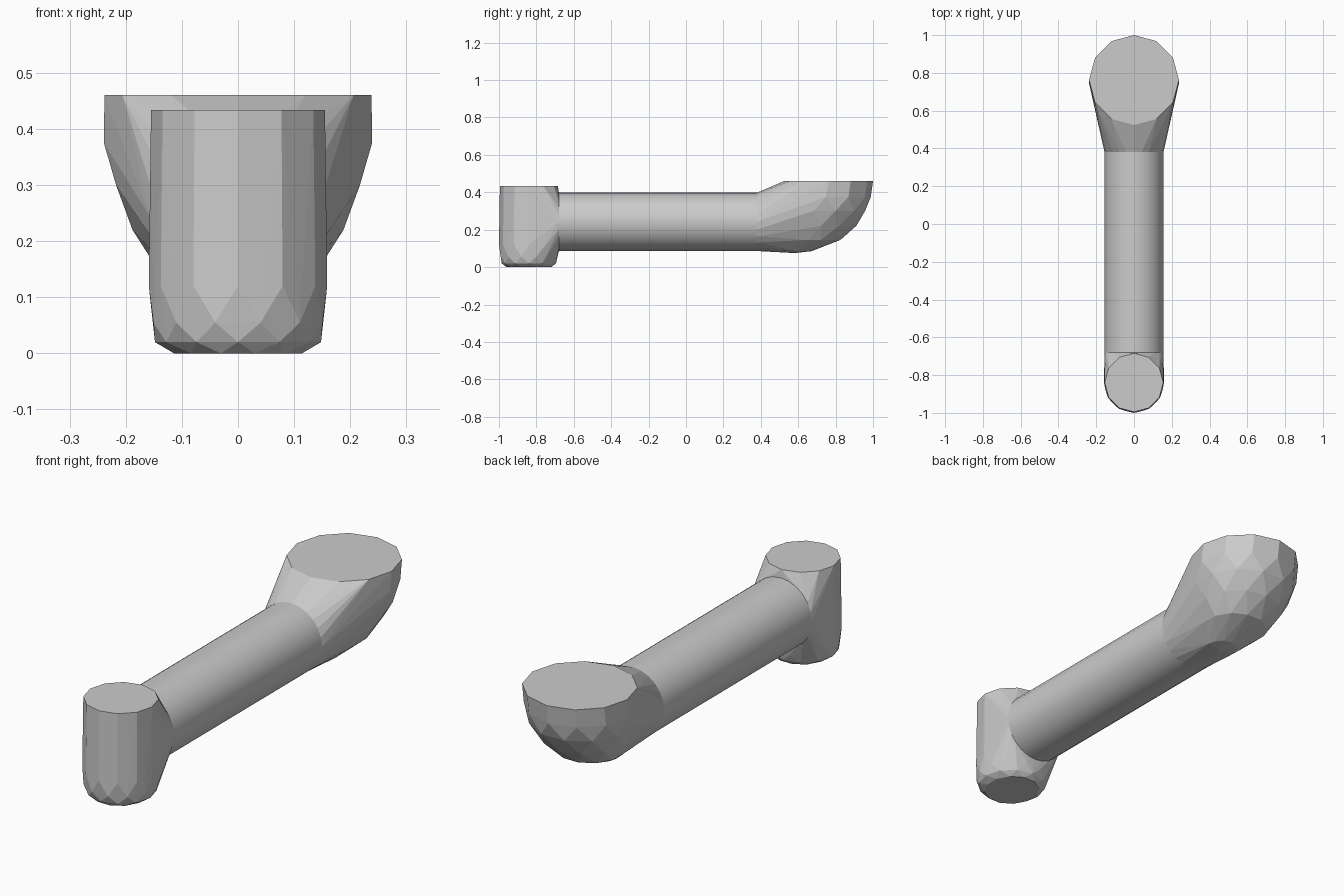
import bpy, bmesh, math

if "Cube" in bpy.data.objects:
    bpy.data.objects.remove(bpy.data.objects["Cube"])

AXIS_Z, SHAFT_R = 0.242, 0.156


def ring_flat(z, cy, rx, ry, n=12, turn=0.0):
    """Horizontal ring of points."""
    return [(rx * math.cos(2 * math.pi * (i + turn) / n),
             cy + ry * math.sin(2 * math.pi * (i + turn) / n), z) for i in range(n)]


def ring_shaft(y, n=24):
    """Upright ring of points matching the shaft's section."""
    return [(SHAFT_R * math.cos(2 * math.pi * i / n), y,
             AXIS_Z + SHAFT_R * math.sin(2 * math.pi * i / n)) for i in range(n)]


def hull_part(name, points):
    """Flat-faced convex hull around a set of section rings."""
    bm = bmesh.new()
    for p in points:
        bm.verts.new(p)
    res = bmesh.ops.convex_hull(bm, input=bm.verts[:])
    junk = {g for g in res["geom_interior"] + res["geom_unused"]
            if isinstance(g, bmesh.types.BMVert)}
    bmesh.ops.delete(bm, geom=list(junk), context='VERTS')
    bmesh.ops.dissolve_limit(bm, angle_limit=math.radians(1),
                             verts=bm.verts[:], edges=bm.edges[:])
    bmesh.ops.recalc_face_normals(bm, faces=bm.faces[:])
    mesh = bpy.data.meshes.new(name)
    bm.to_mesh(mesh)
    bm.free()
    obj = bpy.data.objects.new(name, mesh)
    bpy.context.collection.objects.link(obj)
    return obj


# Straight round shaft, ends tucked just inside the neighbouring parts
shaft = hull_part("shaft", ring_shaft(-0.69) + ring_shaft(0.39))
bpy.ops.object.select_all(action='DESELECT')
shaft.select_set(True)
bpy.context.view_layer.objects.active = shaft
bpy.ops.object.shade_smooth_by_angle(angle=math.radians(30))

# Upright front post with chamfered foot, blended onto the shaft's end
post = ring_shaft(-0.68)
for z, rx, ry, turn in [(0.0, 0.118, 0.125, 0.5), (0.02, 0.148, 0.145, 0.0),
                        (0.055, 0.156, 0.156, 0.5), (0.12, 0.159, 0.16, 0.0),
                        (0.434, 0.155, 0.155, 0.0)]:
    post += ring_flat(z, -0.84, rx, ry, 12, turn)
hull_part("front_post", post)

# Rounded bowl with a flat top: each ring gives height, farthest y, radius
bowl = ring_shaft(0.38)
for z, y_end, r, turn in [(0.46, 1.0, 0.238, 0.0), (0.375, 0.988, 0.239, 0.0),
                          (0.30, 0.965, 0.225, 0.5), (0.22, 0.91, 0.188, 0.0),
                          (0.145, 0.83, 0.145, 0.5), (0.085, 0.67, 0.07, 0.0)]:
    bowl += ring_flat(z, y_end - r, r, r, 12, turn)
bowl.append((0.0, 0.58, 0.075))
hull_part("bowl", bowl)
